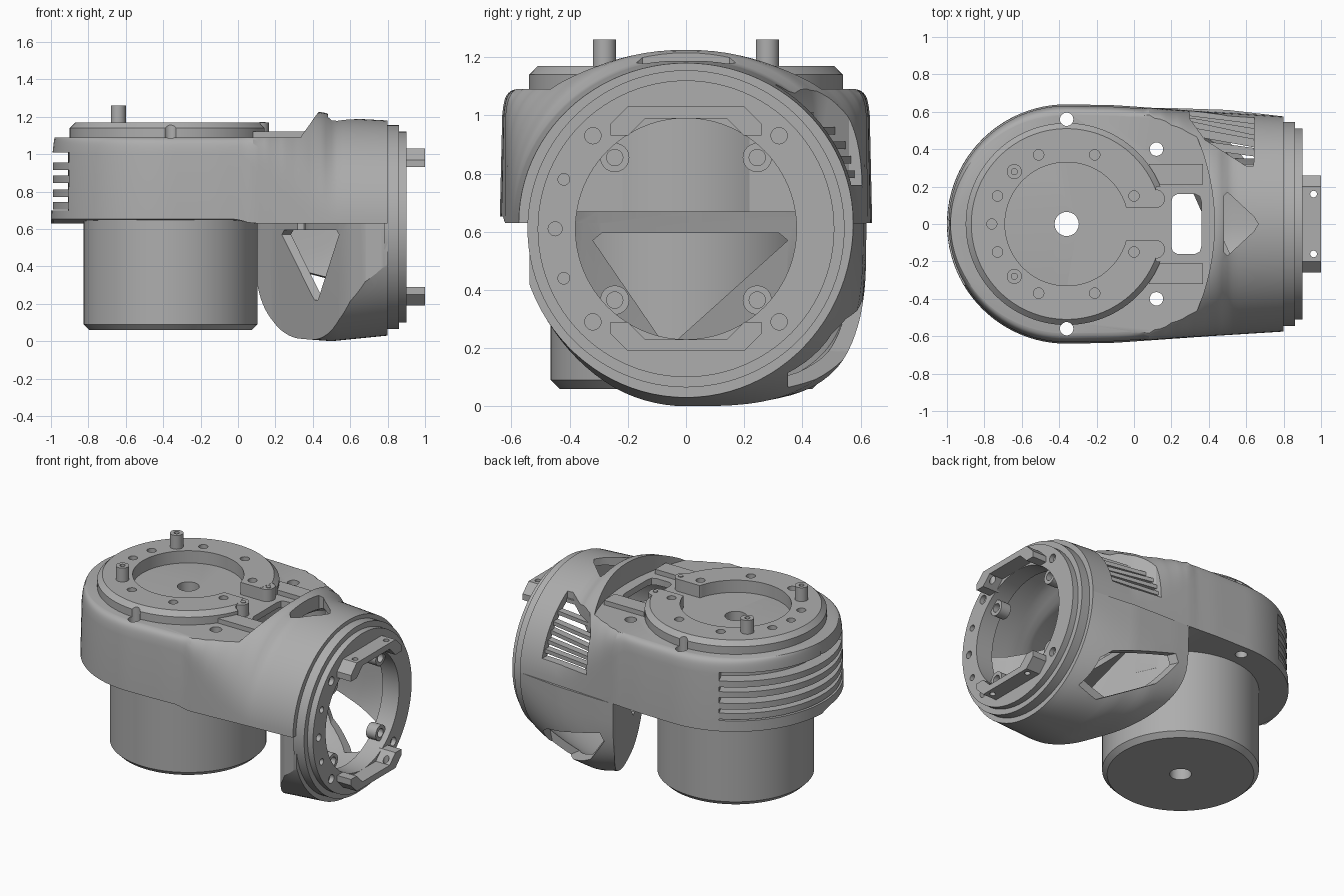
import bpy, bmesh, math

default = bpy.data.objects.get("Cube")
if default:
    bpy.data.objects.remove(default, do_unlink=True)

grey = bpy.data.materials.new("machined grey")
grey.use_nodes = True
COLOUR = (0.42, 0.42, 0.42, 1)
grey.diffuse_color = COLOUR
grey.node_tree.nodes["Principled BSDF"].inputs["Base Color"].default_value = COLOUR

AXIS_X = -0.36    # vertical axis of the drum
AXIS_Z = 0.61     # horizontal axis of the mouth
SPLIT = 0.63      # height where slab meets lower shell


# ---- helpers ----
def loft(name, rings):
    bm = bmesh.new()
    rows = [[bm.verts.new(p) for p in ring] for ring in rings]
    count = len(rows[0])
    for a, b in zip(rows, rows[1:]):
        for i in range(count):
            j = (i + 1) % count
            bm.faces.new((a[i], a[j], b[j], b[i]))
    bm.faces.new(rows[0])
    bm.faces.new(rows[-1])
    bmesh.ops.recalc_face_normals(bm, faces=bm.faces)
    mesh = bpy.data.meshes.new(name)
    bm.to_mesh(mesh)
    bm.free()
    obj = bpy.data.objects.new(name, mesh)
    obj.data.materials.append(grey)
    bpy.context.collection.objects.link(obj)
    return obj


def place(axis, a, b, c):
    return {"x": (c, a, b), "y": (a, c, b), "z": (a, b, c)}[axis]


def prism(name, points, axis, low, high):
    return loft(name, [[place(axis, a, b, c) for a, b in points] for c in (low, high)])


def disc(a, b, radius, sides=64):
    return [(a + radius * math.cos(math.tau * i / sides),
             b + radius * math.sin(math.tau * i / sides)) for i in range(sides)]


def rod(name, axis, a, b, radius, low, high, sides=64, chamfer=0.0, low_chamfer=0.0):
    levels = [(radius - low_chamfer, low)]
    if low_chamfer:
        levels.append((radius, low + low_chamfer))
    if chamfer:
        levels.append((radius, high - chamfer))
    levels.append((radius - chamfer, high))
    return loft(name, [[place(axis, p, q, c) for p, q in disc(a, b, r, sides)] for r, c in levels])


def sector(name, inner, outer, start, end, low, high):
    rings = []
    for i in range(25):
        t = math.radians(start + (end - start) * i / 24)
        rings.append([(AXIS_X + r * math.cos(t), r * math.sin(t), z)
                      for r, z in ((inner, low), (outer, low), (outer, high), (inner, high))])
    return loft(name, rings)


def cut(target, cutter, keep=False):
    cutter.hide_render = True
    mod = target.modifiers.new("cut", "BOOLEAN")
    mod.operation, mod.solver, mod.object = "DIFFERENCE", "EXACT", cutter
    bpy.context.view_layer.objects.active = target
    bpy.ops.object.modifier_apply(modifier=mod.name)
    if not keep:
        bpy.data.objects.remove(cutter, do_unlink=True)


def drill(target, axis, a, b, radius, low, high):
    cut(target, rod("drill", axis, a, b, radius, low, high, 20))


def blend(x, table):
    if x <= table[0][0]:
        return table[0][1]
    for (a, p), (b, q) in zip(table, table[1:]):
        if x <= b:
            return p + (q - p) * (x - a) / (b - a)
    return table[-1][1]


# ---- housing cross-sections ----
def width(x):
    if x < AXIS_X:
        return math.sqrt(max(0.64 ** 2 - (x - AXIS_X) ** 2, 0.0004))
    return blend(x, [(AXIS_X, 0.64), (-0.1, 0.635), (0.4, 0.6), (0.8, 0.575)])


def arc(x, w, h, n, start, steps=24):
    ring = []
    for i in range(steps + 1):
        t = start + math.pi / 2 * i / steps
        c, s = math.cos(t), math.sin(t)
        ring.append((x, math.copysign(w * abs(c) ** (2 / n), c),
                     SPLIT + math.copysign(h * abs(s) ** (2 / n), s)))
    return ring


def upper(x, inset=0.0):
    top = blend(x, [(0, 1.095), (0.1, 1.12), (0.42, 1.225), (0.46, 1.225), (0.52, 1.195), (0.8, 1.18)])
    if inset:
        top = blend(x, [(0.38, 1.05), (0.5, 1.14)])
    n = blend(x, [(0, 24), (0.1, 9), (0.2, 5), (0.3, 3.3), (0.4, 2.4), (0.5, 2)])
    w, h = width(x) - inset, top - SPLIT
    return arc(x, w, h, n, 0) + arc(x, w, h, n, math.pi / 2)[1:]


def drafted(ring):
    # walls lean in slightly toward the deck, round the end as well
    result = []
    for x, y, z in ring:
        lean = 1 - 0.03 * min((z - SPLIT) / 0.46, 1) ** 4
        result.append((AXIS_X + (x - AXIS_X) * lean if x < AXIS_X else x, y * lean, z))
    return result


def lower(x, inset=0.0):
    depth = blend(x, [(0.1, 0.56), (0.3, 0.615), (0.5, 0.63), (0.8, 0.6)]) - inset
    near = blend(x, [(0.2, 0.55), (0.8, 0.575)]) - inset
    far = blend(x, [(0.2, 0.62), (0.5, 0.61), (0.8, 0.575)]) - inset
    n = blend(x, [(0.35, 3.6), (0.8, 2)])
    return arc(x, near, depth, 2, math.pi) + arc(x, far, depth, n, 1.5 * math.pi)[1:]


def span(a, b, steps):
    return [a + (b - a) * i / steps for i in range(steps + 1)]


# plan of the drum bay, bounded by an oblique partition
def bay(shift):
    wall = [(0.08, 0.7), (0.1, 0.6), (0.19, 0.45), (0.39, 0), (0.54, -0.32),
            (0.6, -0.42), (0.68, -0.49), (0.83, -0.55), (0.83, -0.7)]
    return [(-0.7, 0.7)] + [(x + shift, y + shift / 2) for x, y in wall] + [(-0.7, -0.7)]


# ---- upper housing, lower shell and partition ----
round_end = [AXIS_X - 0.64 * math.cos(math.pi / 2 * i / 24) for i in range(24)]
body = [upper(x) for x in round_end] + [upper(x) for x in span(AXIS_X, 0.05, 12)]
housing = loft("upper_housing", [drafted(r) for r in body] + [upper(x) for x in span(0.08, 0.8, 24)])
shell = loft("lower_shell", [lower(x) for x in span(0.05, 0.8, 20)])
cavity = loft("cavity_cutter", [upper(x, 0.05) + lower(x, 0.05) for x in span(0.05, 0.85, 20)])
cut(cavity, prism("partition_keep", bay(0.04), "z", -0.2, 0.67))
cut(housing, cavity, keep=True)
cut(shell, cavity)
cut(shell, prism("bay_clearance", bay(0), "z", -0.1, 0.7))
cut(housing, rod("deck_cutter", "z", -0.77, 0, 1.2, 1.09, 1.4, 160))

# triangular opening in the partition, window in the far wall
opening = [(-0.32, 0.57), (-0.29, 0.595), (0.32, 0.595), (0.35, 0.57), (-0.04, 0.22), (-0.08, 0.22)]
cut(shell, prism("partition_opening", opening, "x", 0.1, 0.64))
window = [(0.17, 0.36), (0.2, 0.41), (0.6, 0.3), (0.64, 0.25), (0.6, 0.07), (0.5, 0.05), (0.28, 0.19)]
cut(shell, loft("far_window", [[(x + 0.45 * (0.6 - y), y, z) for x, z in window] for y in (0.35, 0.8)]))

# openings in the deck and the shoulder
slot = [(0.28 + 0.08 * sx * a, 0.16 * sy * b) for sx, sy, order in
        ((1, 1, 1), (-1, 1, -1), (-1, -1, 1), (1, -1, -1))
        for a, b in ((1, 0.75), (0.9, 0.92), (0.6, 1))[::order]]
cut(housing, prism("deck_slot", slot, "z", 0.5, 1.3))
cut(shell, prism("deck_slot", slot, "z", 0.5, 1.3))
peak = [(0.48, -0.15), (0.5, -0.17), (0.64, -0.04), (0.665, 0), (0.64, 0.04), (0.5, 0.17), (0.48, 0.15)]
cut(housing, prism("shoulder_window", peak, "z", 0.95, 1.4))
vent = [(0.29, 0.7), (0.3, 0.56), (0.38, 0.45), (0.6, 0.31), (0.64, 0.31), (0.645, 0.7)]
cut(housing, prism("side_vent", vent, "z", 0.76, 1.3))

# slats behind the side vent
for k in range(6):
    ends = []
    for x in (0.27, 0.67):
        ring = [p for p in upper(x, 0.035) if p[1] > 0.3]
        z = 0.8 + 0.05 * k
        p = min(ring, key=lambda q: abs(q[2] - z))
        ends.append([(x, p[1] + dy, z + dz) for dy, dz in
                     ((-0.03, -0.015), (0.015, -0.015), (0.015, 0.01), (-0.03, 0.01))])
    loft("side_slat", ends)

# curved vent around the round end
cut(housing, sector("end_vent", 0.55, 0.75, 116, 211, 0.7, 1.01))
for z in (0.725, 0.79, 0.865, 0.935):
    sector("end_slat", 0.54, 0.63, 115, 212, z - 0.02, z + 0.02)

# ---- motor ----
motor = rod("motor", "z", AXIS_X, 0, 0.465, 0.06, 1.04, 96, low_chamfer=0.03)
for part in (motor, housing):
    drill(part, "z", AXIS_X, 0, 0.065, -0.1, 1.3)

# ---- top ring with open side ----
ring = rod("top_ring", "z", AXIS_X, 0, 0.54, 1.085, 1.17, 96, chamfer=0.03)
cut(ring, rod("recess", "z", AXIS_X, 0, 0.33, 1, 1.3, 96))
half_gap = [(-0.12, 0.19), (-0.04, 0.085), (0.1, 0.085), (0.12, 0.2), (0.3, 0.2)]
gap = half_gap + [(x, -y) for x, y in reversed(half_gap)]
cut(ring, prism("ring_gap", gap, "z", 1, 1.3))
drill(ring, "z", -0.76, 0, 0.027, 1.12, 1.3)
for side in (-1, 1):
    for x, y in ((-0.73, 0.15), (-0.51, 0.37), (-0.21, 0.37), (0, 0.15)):
        drill(ring, "z", x, side * y, 0.028, 1.12, 1.3)
    for x, y in ((AXIS_X, 0.56), (0.12, 0.4)):
        drill(housing, "z", x, side * y, 0.036, 0.5, 1.3)
    # groove in the rim beside the through hole
    drill(ring, "z", AXIS_X, side * 0.56, 0.036, 1, 1.3)
    # rounded ear at each end of the ring
    ear = [(0.05, side * 0.185), (0.05, side * 0.085)]
    ear += [(0.115 + 0.05 * math.sin(math.pi * i / 12),
             side * (0.135 - 0.05 * math.cos(math.pi * i / 12))) for i in range(13)]
    prism("ring_ear", ear, "z", 1.085, 1.169)
    rod("ear_screw", "z", 0.13, side * 0.13, 0.016, 1.1, 1.173, 16)
    pin = rod("locating_pin", "z", -0.64, side * 0.28, 0.04, 1.1, 1.26, 32)
    drill(pin, "z", -0.64, side * 0.28, 0.016, 1.2, 1.3)
    pad = [(0.08, side * 0.21), (0.37, side * 0.21), (0.37, side * 0.32), (0.08, side * 0.32)]
    prism("deck_pad", pad, "z", 1.08, 1.12)

# ---- mouth rings, bosses and tabs ----
mouth = rod("mouth_ring", "x", 0, AXIS_Z, 0.545, 0.78, 0.86, 96)
lip = rod("mouth_lip", "x", 0, AXIS_Z, 0.51, 0.85, 0.9, 96)
for part in (mouth, lip):
    cut(part, rod("bore", "x", 0, AXIS_Z, 0.38, 0.6, 1, 96))
drill(lip, "x", -0.45, AXIS_Z, 0.024, 0.87, 1)
for up in (-1, 1):
    drill(lip, "x", -0.42, AXIS_Z + up * 0.17, 0.02, 0.87, 1)
    for side in (-1, 1):
        y, z = side * 0.245, AXIS_Z + up * 0.245
        boss = rod("screw_boss", "x", y, z, 0.05, 0.79, 0.86, 32)
        drill(boss, "x", y, z, 0.028, 0.8, 1)
        drill(lip, "x", y, z, 0.03, 0.8, 1)
        drill(lip, "x", side * 0.32, AXIS_Z + up * 0.32, 0.028, 0.87, 1)
    half = [(0.14, 0.38), (0.2, 0.32), (0.26, 0.32), (0.26, 0.36), (0.2, 0.42)]
    outline = half + [(-y, z) for y, z in reversed(half)]
    tab = prism("mouth_tab", [(y, AXIS_Z + up * z) for y, z in outline], "x", 0.88, 1.0)
    for side in (-1, 1):
        drill(tab, "z", 0.96, side * 0.16, 0.018, 0, 1.3)

# ---- shading ----
bpy.ops.object.select_all(action="DESELECT")
for obj in bpy.context.collection.objects:
    if obj.type == "MESH" and grey.name in obj.data.materials:
        obj.select_set(True)
        bpy.context.view_layer.objects.active = obj
bpy.ops.object.shade_smooth_by_angle(angle=math.radians(30))
